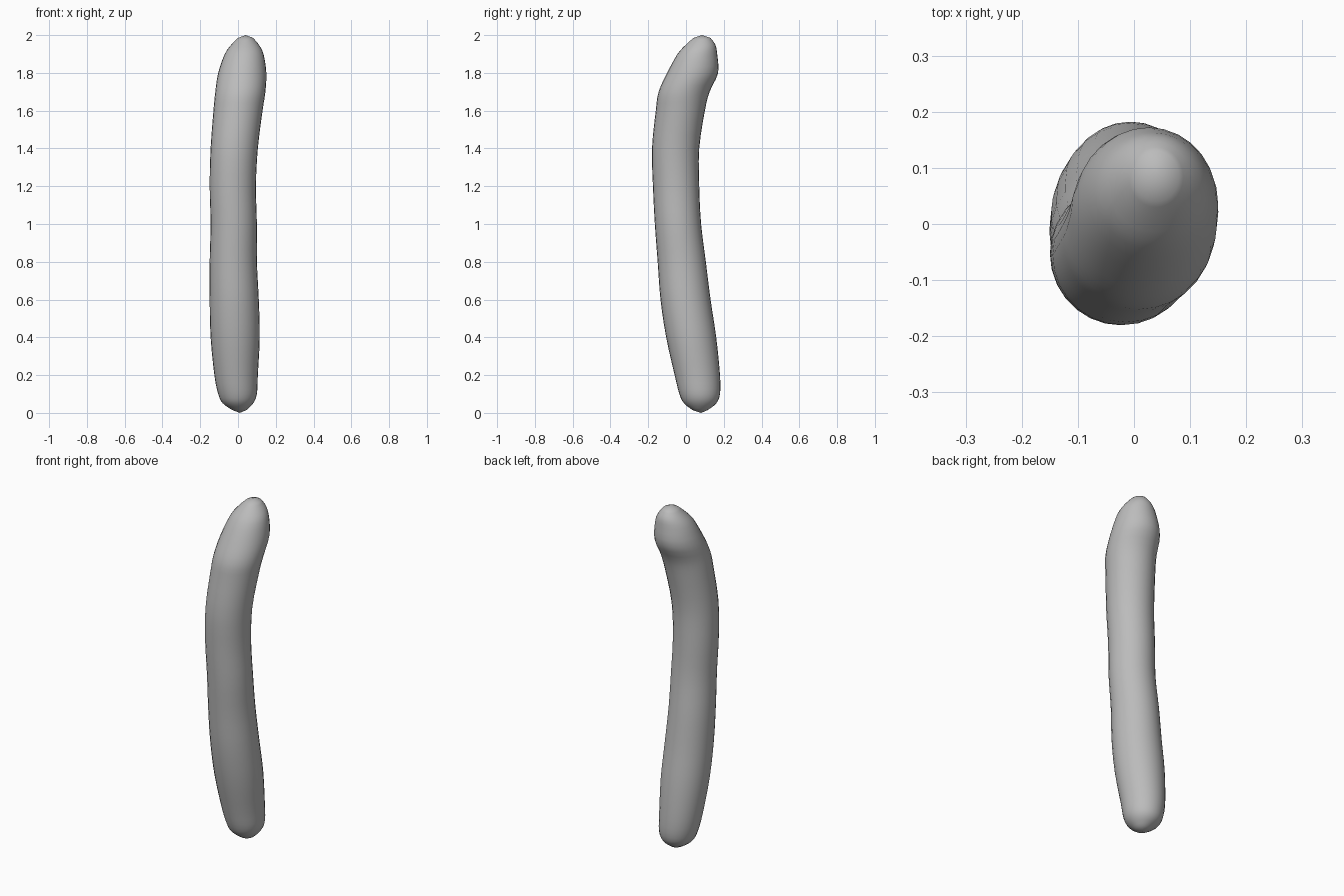
import bpy
import bmesh
import math

cube = bpy.data.objects.get("Cube")
if cube:
    bpy.data.objects.remove(cube, do_unlink=True)

SIDES = 28
STEPS = 3

# Body outline: height, left edge, right edge, front edge, back edge
OUTLINE = [
    (.015, -.03, .045, .035, .115),
    (.05, -.08, .08, -.01, .16),
    (.1, -.105, .1, -.035, .18),
    (.2, -.125, .105, -.06, .18),
    (.4, -.145, .115, -.105, .16),
    (.6, -.15, .11, -.135, .13),
    (.8, -.15, .1, -.15, .105),
    (1, -.145, .1, -.165, .08),
    (1.2, -.15, .095, -.175, .07),
    (1.4, -.145, .105, -.18, .07),
    (1.6, -.13, .13, -.16, .1),
    (1.7, -.12, .145, -.145, .125),
    (1.8, -.105, .15, -.1, .17),
    (1.9, -.07, .135, -.045, .165),
    (1.95, -.035, .11, 0, .155),
    (1.985, 0, .08, .04, .13),
]


def blend(a, b, c, d, t):
    """Smooth curve through b and c."""
    return b + t * ((c - a) + t * ((2*a - 5*b + 4*c - d) + t * (3*(b - c) + d - a))) / 2


def smooth_rows(rows):
    """Add in-between rows along the smooth outline."""
    result = []
    last = len(rows) - 1
    for i in range(last):
        near = [rows[max(i - 1, 0)], rows[i], rows[i + 1], rows[min(i + 2, last)]]
        for step in range(STEPS):
            result.append([blend(*values, step / STEPS) for values in zip(*near)])
    result.append(rows[last])
    return result


def add_ring(bm, row):
    """One oval cross-section fitted between its four edges."""
    z, left, right, front, back = row
    ring = []
    for i in range(SIDES):
        angle = math.tau * i / SIDES
        x = (left + right) / 2 + (right - left) / 2 * math.cos(angle)
        y = (front + back) / 2 + (back - front) / 2 * math.sin(angle)
        ring.append(bm.verts.new((x, y, z)))
    return ring


def add_cap(bm, ring, tip):
    """Close an end of the body to a tip."""
    point = bm.verts.new(tip)
    for i in range(SIDES):
        bm.faces.new((ring[i], ring[(i + 1) % SIDES], point))


# Curved body skinned over the cross-sections
bm = bmesh.new()
rings = [add_ring(bm, row) for row in smooth_rows(OUTLINE)]
for low, high in zip(rings, rings[1:]):
    for i in range(SIDES):
        j = (i + 1) % SIDES
        bm.faces.new((low[i], low[j], high[j], high[i]))

# Pointed lower tip and rounded upper tip
add_cap(bm, rings[0], (.01, .08, 0))
add_cap(bm, rings[-1], (.04, .085, 2))
bmesh.ops.recalc_face_normals(bm, faces=bm.faces)

mesh = bpy.data.meshes.new("curved_body")
bm.to_mesh(mesh)
bm.free()
body = bpy.data.objects.new("curved_body", mesh)
bpy.context.collection.objects.link(body)

# Plain grey surface
grey = bpy.data.materials.new("plain_grey")
grey.use_nodes = True
colour = (.5, .5, .5, 1)
grey.diffuse_color = colour
grey.node_tree.nodes["Principled BSDF"].inputs["Base Color"].default_value = colour
mesh.materials.append(grey)

bpy.context.view_layer.objects.active = body
body.select_set(True)
bpy.ops.object.shade_smooth_by_angle(angle=math.radians(50))
